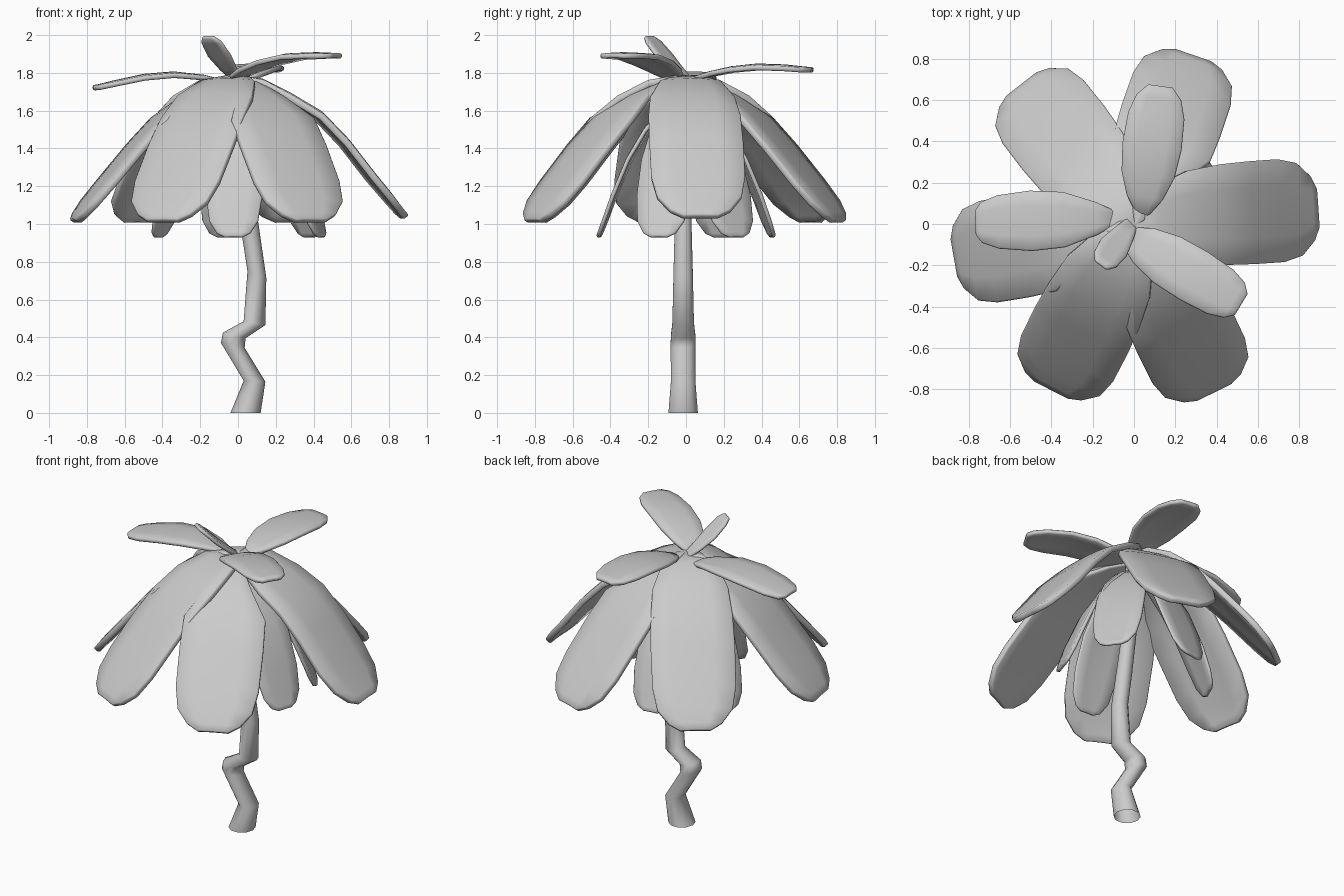
import bpy
from math import radians, sin, cos, pi

cube = bpy.data.objects.get("Cube")
if cube:
    bpy.data.objects.remove(cube, do_unlink=True)

# One plain grey for the whole plant
grey = bpy.data.materials.new("plain_grey")
grey.use_nodes = True
colour = (0.6, 0.6, 0.6, 1)
grey.diffuse_color = colour
grey.node_tree.nodes["Principled BSDF"].inputs["Base Color"].default_value = colour


def add_object(name, verts, faces):
    mesh = bpy.data.meshes.new(name)
    mesh.from_pydata(verts, [], faces)
    mesh.materials.append(grey)
    obj = bpy.data.objects.new(name, mesh)
    bpy.context.collection.objects.link(obj)
    return obj


def smooth(obj, angle):
    bpy.ops.object.select_all(action='DESELECT')
    obj.select_set(True)
    bpy.context.view_layer.objects.active = obj
    bpy.ops.object.shade_smooth_by_angle(angle=radians(angle))


def leaf(name, angle, base, stations, thick, arch):
    """Strip of (reach, height, half width) stations, arched across and thickened."""
    a = radians(angle)
    cols = 5
    widest = max(s[2] for s in stations)
    verts, faces = [], []
    for reach, z, half in stations:
        for c in range(cols):
            t = c / (cols - 1) * 2 - 1
            verts.append((base[0] + reach * cos(a) - half * t * sin(a),
                          base[1] + reach * sin(a) + half * t * cos(a),
                          z - arch * (t * half / widest) ** 2))
    for r in range(len(stations) - 1):
        for c in range(cols - 1):
            i = r * cols + c
            faces.append((i, i + cols, i + cols + 1, i + 1))
    obj = add_object(name, verts, faces)
    solid = obj.modifiers.new("thickness", 'SOLIDIFY')
    solid.thickness = thick
    solid.offset = -1
    bevel = obj.modifiers.new("soft_rim", 'BEVEL')
    bevel.width = 0.007
    bevel.segments = 1
    bevel.limit_method = 'ANGLE'
    bevel.angle_limit = radians(50)
    smooth(obj, 50)


# Large outer leaves: wide-rooted ones overlap the narrow-rooted ones between them
blade = [(0.43, 1.58, 0.245), (0.56, 1.44, 0.252), (0.72, 1.25, 0.25),
         (0.81, 1.14, 0.225), (0.865, 1.065, 0.16), (0.89, 1.025, 0.09)]
bulged = [(0.44, 1.6, 0.245), (0.58, 1.455, 0.25), (0.72, 1.275, 0.25),
          (0.81, 1.165, 0.225), (0.87, 1.085, 0.16), (0.9, 1.05, 0.09)]
wide_root = [(0.0, 1.79, 0.07), (0.13, 1.77, 0.165), (0.28, 1.695, 0.225)]
narrow_root = [(0.0, 1.775, 0.02), (0.13, 1.755, 0.065), (0.28, 1.685, 0.14)]
outer = [(4, 0.015, wide_root + bulged), (71, -0.02, narrow_root + blade),
         (128, -0.02, wide_root + blade), (190, -0.01, narrow_root + blade),
         (243, -0.015, wide_root + blade), (296, -0.02, narrow_root + blade)]
for n, (angle, y, stations) in enumerate(outer):
    leaf(f"outer_leaf_{n + 1}", angle, (0, y), stations, 0.037, 0.02)

# Smaller inner leaves hanging under the gaps
inner = [(0.02, 1.69, 0.03), (0.12, 1.62, 0.09), (0.22, 1.51, 0.13),
         (0.31, 1.36, 0.15), (0.39, 1.17, 0.15), (0.44, 1.03, 0.13),
         (0.465, 0.96, 0.09), (0.475, 0.935, 0.045)]
for n, angle in enumerate((342, 35, 98, 156, 267)):
    leaf(f"inner_leaf_{n + 1}", angle, (0, 0), inner, 0.022, 0.015)

# Crown leaves on top
leaf("crown_leaf_back", 82, (0.04, 0.04),
     [(0, 1.78, 0.03), (0.09, 1.81, 0.09), (0.2, 1.835, 0.13), (0.34, 1.85, 0.145),
      (0.49, 1.845, 0.138), (0.58, 1.835, 0.11), (0.635, 1.83, 0.06)], 0.027, 0.01)
leaf("crown_leaf_right", 182, (-0.08, 0.03),
     [(0, 1.765, 0.03), (0.1, 1.79, 0.08), (0.26, 1.808, 0.135), (0.42, 1.795, 0.147),
      (0.58, 1.76, 0.13), (0.66, 1.74, 0.1), (0.69, 1.735, 0.06)], 0.027, 0.01)
leaf("crown_leaf_left", -31, (-0.02, -0.065),
     [(0, 1.79, 0.06), (0.08, 1.83, 0.1), (0.21, 1.875, 0.13), (0.36, 1.905, 0.135),
      (0.51, 1.91, 0.125), (0.59, 1.907, 0.1), (0.63, 1.905, 0.06)], 0.027, 0.01)
leaf("crown_sprout", 234, (0, 0.02),
     [(0, 1.77, 0.03), (0.08, 1.83, 0.055), (0.16, 1.90, 0.075),
      (0.23, 1.97, 0.065), (0.265, 2.0, 0.035)], 0.022, 0.0)

# Crooked open stem: each ring spans a left and right point, then a depth radius
rings = [((-0.04, 0.0), (0.12, 0.0), 0.082), ((0.03, 0.17), (0.145, 0.165), 0.068),
         ((-0.09, 0.37), (0.035, 0.345), 0.07), ((-0.08, 0.425), (0.04, 0.395), 0.068),
         ((0.03, 0.485), (0.145, 0.465), 0.06), ((0.05, 0.75), (0.15, 0.715), 0.054),
         ((0.015, 0.98), (0.11, 0.99), 0.047), ((-0.03, 1.35), (0.055, 1.36), 0.042),
         ((-0.04, 1.74), (0.04, 1.74), 0.04)]
sides = 10
verts, faces = [], []
for (lx, lz), (rx, rz), depth in rings:
    for s in range(sides):
        a = 2 * pi * s / sides
        k = (1 + cos(a)) / 2
        verts.append((lx + (rx - lx) * k, -0.015 + depth * sin(a), lz + (rz - lz) * k))
for r in range(len(rings) - 1):
    for s in range(sides):
        i, j = r * sides + s, r * sides + (s + 1) % sides
        faces.append((i, j, j + sides, i + sides))
smooth(add_object("stem", verts, faces), 60)
